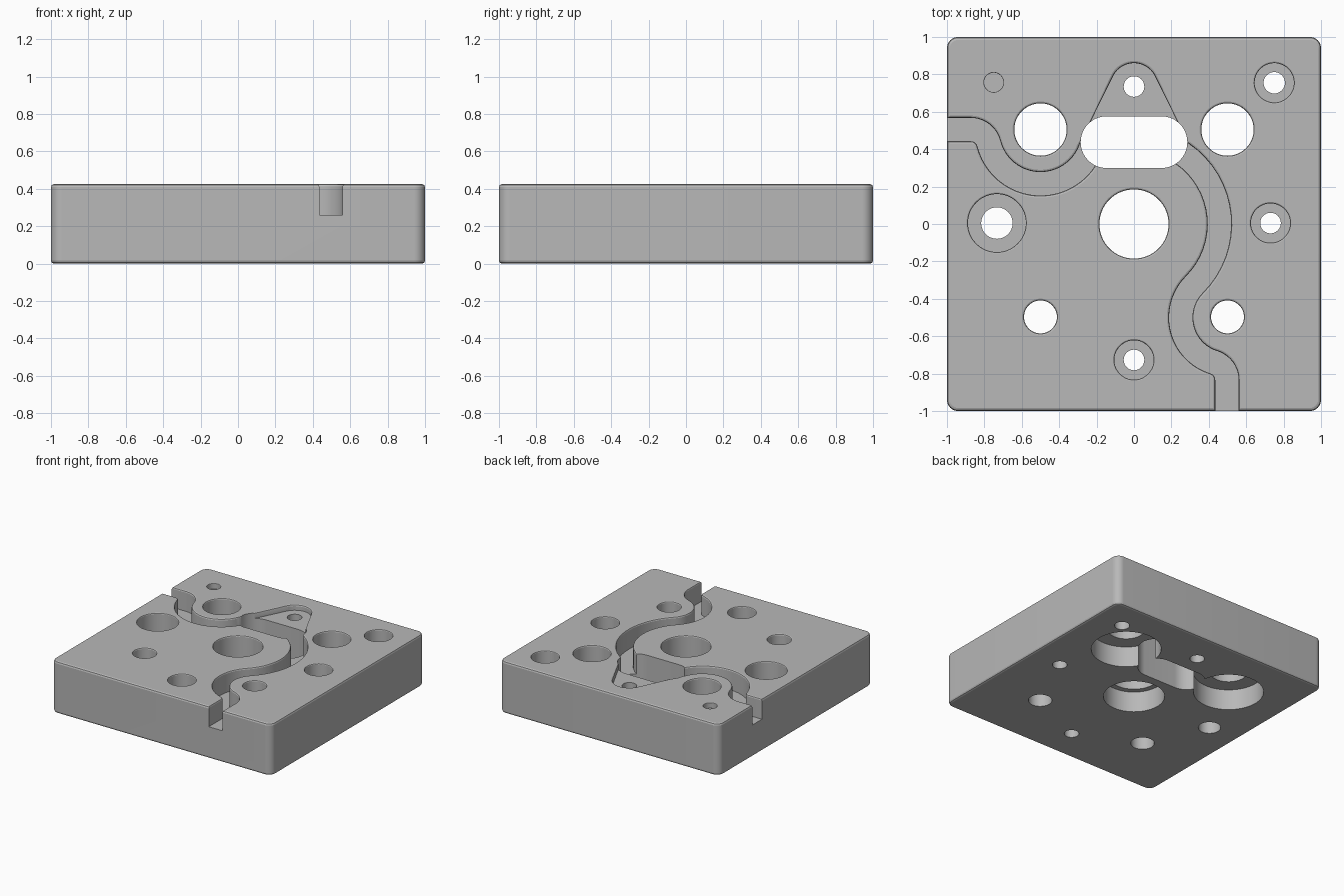
import bpy, bmesh
from math import cos, sin, radians, hypot, atan2, degrees, sqrt
from mathutils import Vector

cube = bpy.data.objects.get("Cube")
if cube:
    bpy.data.objects.remove(cube, do_unlink=True)

TOP = 0.425
EDGE = 0.016          # size of the rounded edges
BORE = 0.17           # height of the recesses in the underside
CHANNEL_FLOOR = 0.26

grey = bpy.data.materials.new("plain grey")
grey.use_nodes = True
colour = (0.48, 0.48, 0.48, 1)
grey.diffuse_color = colour
grey.node_tree.nodes["Principled BSDF"].inputs["Base Color"].default_value = colour


def arc(cx, cy, r, start, end, steps=None):
    """Points along an arc, angles in degrees."""
    steps = steps or max(4, int(abs(end - start) / 6))
    angles = [radians(start + (end - start) * i / steps) for i in range(steps + 1)]
    return [Vector((cx + r * cos(a), cy + r * sin(a))) for a in angles]


def circle(cx, cy, r):
    return arc(cx, cy, r, 0, 360, 64)[:-1]


def normals(points, closed=True):
    """Right-hand normals, which point outward on a counterclockwise loop."""
    result = []
    last = len(points) - 1
    for i in range(len(points)):
        before = points[i - 1] if closed or i else points[0]
        after = points[(i + 1) % len(points)] if closed or i < last else points[last]
        d = (after - before).normalized()
        result.append(Vector((d.y, -d.x)))
    return result


def solid(name, loop, layers):
    """Stack offset copies of a loop; layers are (height, outward offset)."""
    bm = bmesh.new()
    out = normals(loop)
    rings = [[bm.verts.new((*(p + n * off), z)) for p, n in zip(loop, out)]
             for z, off in layers]
    count = len(loop)
    for low, high in zip(rings, rings[1:]):
        for i in range(count):
            j = (i + 1) % count
            bm.faces.new((low[i], low[j], high[j], high[i]))
    bm.faces.new(rings[0][::-1])
    bm.faces.new(rings[-1])
    mesh = bpy.data.meshes.new(name)
    bm.to_mesh(mesh)
    bm.free()
    ob = bpy.data.objects.new(name, mesh)
    bpy.context.scene.collection.objects.link(ob)
    return ob


# Plate with rounded corners and softened top and bottom edges
R = 0.06
outline = []
for k, (sx, sy) in enumerate([(1, 1), (-1, 1), (-1, -1), (1, -1)]):
    outline += arc(sx * (1 - R), sy * (1 - R), R, 90 * k, 90 * k + 90, 10)
K = EDGE * 0.293
plate = solid("base_plate", outline, [
    (0, -EDGE), (K, -K), (EDGE, 0),
    (TOP - EDGE, 0), (TOP - K, -K), (TOP, -EDGE)])
plate.data.materials.append(grey)

cutters = []


def cut(loop, floor, rim=0.012):
    """Recess from the top down to floor, with a softened rim."""
    layers = [(floor, 0)]
    if rim:
        layers += [(TOP - rim, 0), (TOP - rim * 0.293, rim * 0.293), (TOP, rim)]
    layers.append((TOP + 0.05, rim))
    cutters.append(solid("cutter", loop, layers))


def cut_below(loop, height):
    cutters.append(solid("cutter", loop, [(-0.05, 0), (height, 0)]))


# Through holes: x, y, radius
for x, y, r in [(-0.5, 0.505, 0.14), (0.5, 0.505, 0.14), (0, 0, 0.185),
                (-0.5, -0.497, 0.088), (0.5, -0.497, 0.088)]:
    cut(circle(x, y, r), -0.05, 0.01)

# Counterbored screw holes: x, y, hole radius, bore radius, bore floor
for x, y, r, wide, floor in [(0.75, 0.755, 0.057, 0.105, 0.31),
                             (0.73, 0.005, 0.055, 0.105, 0.25),
                             (0, -0.727, 0.055, 0.105, 0.25),
                             (-0.733, 0.005, 0.084, 0.155, 0.23)]:
    cut(circle(x, y, wide), floor, 0.008)
    cut_below(circle(x, y, r), floor + 0.03)

# Shallow locating hole
cut(circle(-0.75, 0.757, 0.052), TOP - 0.045, 0.004)

# Large recesses in the underside
for x, y, r in [(-0.5, 0.505, 0.262), (0.5, 0.505, 0.262), (0, 0, 0.229)]:
    cut_below(circle(x, y, r), BORE)

# Oblong through slot
cut(arc(0.147, 0.4375, 0.138, -90, 90) + arc(-0.147, 0.4375, 0.138, 90, 270), -0.05, 0)

# Shallow tapered pocket behind the slot, with its screw hole
cut([Vector((0.275, 0.46))] + arc(0, 0.735, 0.125, 27, 153)
    + [Vector((-0.275, 0.46))], TOP - 0.045)
cut_below(circle(0, 0.735, 0.055), TOP - 0.02)

# Winding channels on either side of the slot
HALF = 0.0625


def cut_channel(path):
    side = normals(path, closed=False)
    right = [p + n * HALF for p, n in zip(path, side)]
    left = [p - n * HALF for p, n in zip(path, side)]
    cut(right + left[::-1], CHANNEL_FLOOR)


turn, ring = 0.1, 0.285
cy = 0.505 - turn
cx = -0.5 - sqrt((ring + turn) ** 2 - (cy - 0.5) ** 2)
meet = degrees(atan2(0.5 - cy, -0.5 - cx))
cut_channel([Vector((-1.1, 0.505))] + arc(cx, cy, turn, 90, meet, 10)
            + arc(-0.5, 0.5, ring, 180 + meet, 345)[1:])

ring = hypot(0.5, 0.5) - 0.457
cx = 0.497 - turn
cy = -0.5 - sqrt((ring + turn) ** 2 - (cx - 0.5) ** 2)
meet = degrees(atan2(-0.5 - cy, 0.5 - cx))
cut_channel(arc(0, 0, 0.457, 62, -45) + arc(0.5, -0.5, ring, 135, 180 + meet)[1:]
            + arc(cx, cy, turn, meet, 0, 10)[1:] + [Vector((0.497, -1.1))])

# Carve every recess, then drop the cutters
for c in cutters:
    c.hide_render = True
    mod = plate.modifiers.new("recess", 'BOOLEAN')
    mod.operation = 'DIFFERENCE'
    mod.solver = 'EXACT'
    mod.object = c
bpy.context.view_layer.update()
graph = bpy.context.evaluated_depsgraph_get()
carved = bpy.data.meshes.new_from_object(plate.evaluated_get(graph))
plate.modifiers.clear()
plate.data = carved
carved.materials.clear()
carved.materials.append(grey)
for poly in carved.polygons:
    poly.material_index = 0
for c in cutters:
    bpy.data.objects.remove(c, do_unlink=True)

# Smooth the round walls and keep the edges crisp
for ob in bpy.context.selected_objects:
    ob.select_set(False)
plate.select_set(True)
bpy.context.view_layer.objects.active = plate
bpy.ops.object.shade_smooth_by_angle(angle=radians(20))
